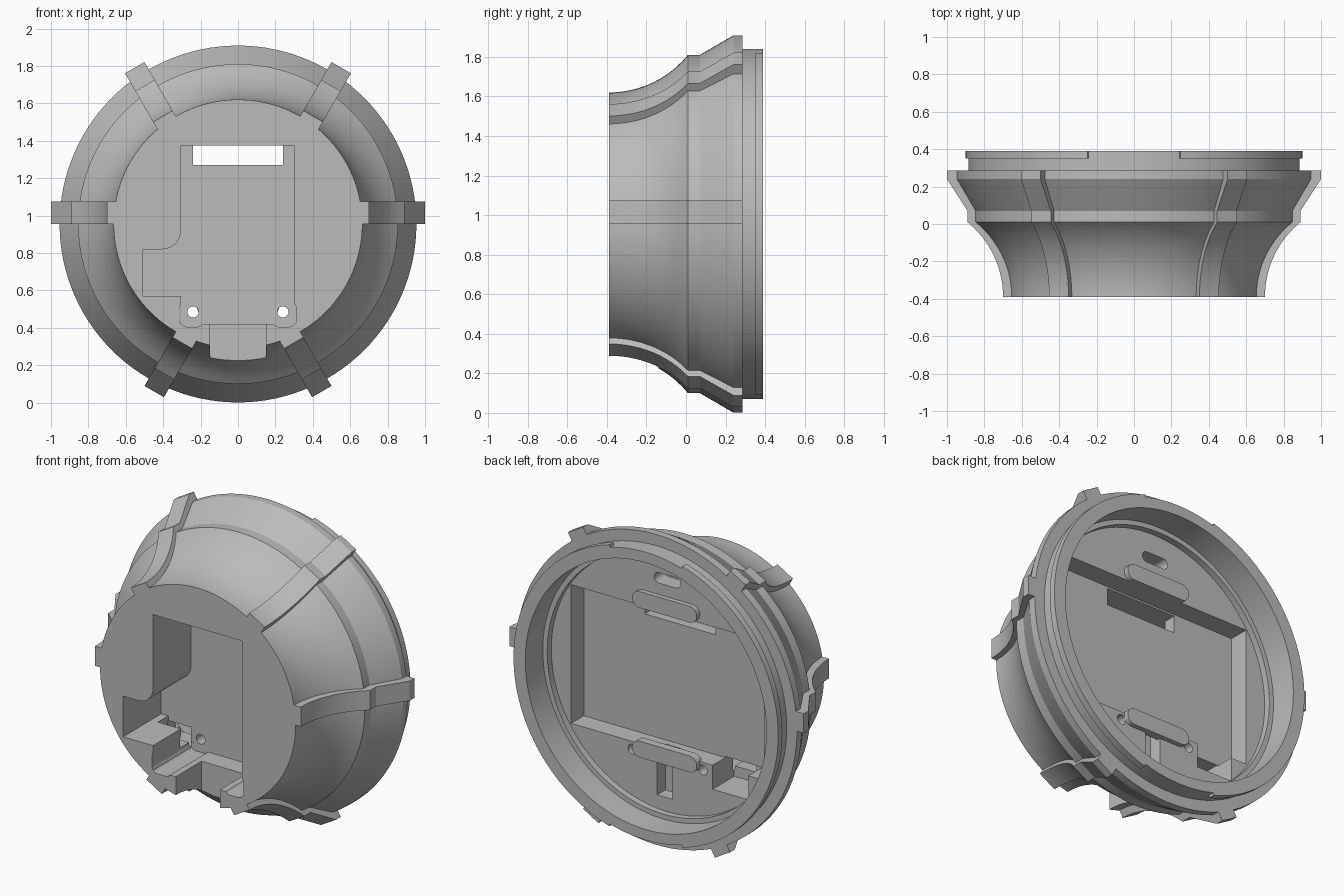
import bpy, bmesh
from math import sin, cos, pi, radians, sqrt
from mathutils import Matrix, Vector

if "Cube" in bpy.data.objects:
    bpy.data.objects.remove(bpy.data.objects["Cube"])

CZ = 0.955                      # height of the round axis, which runs along y
FRONT, SHELF, POCKET, CAVITY = -0.39, 0.18, 0.057, -0.02

grey = bpy.data.materials.new("plain grey")
grey.use_nodes = True
grey.diffuse_color = (0.5, 0.5, 0.5, 1)
grey.node_tree.nodes["Principled BSDF"].inputs["Base Color"].default_value = (0.5, 0.5, 0.5, 1)


def finish(name, bm):
    bmesh.ops.remove_doubles(bm, verts=bm.verts, dist=1e-5)
    bmesh.ops.recalc_face_normals(bm, faces=bm.faces)
    me = bpy.data.meshes.new(name)
    bm.to_mesh(me)
    bm.free()
    me.materials.append(grey)
    ob = bpy.data.objects.new(name, me)
    bpy.context.collection.objects.link(ob)
    return ob


def smooth(ob):
    bpy.ops.object.select_all(action='DESELECT')
    ob.select_set(True)
    bpy.context.view_layer.objects.active = ob
    bpy.ops.object.shade_smooth_by_angle(angle=radians(25))


def lathe(name, profile, start=0, sweep=2 * pi, steps=120, closed=False):
    """Spin (radius, y) points about the axis; start is measured from straight up."""
    bm = bmesh.new()
    turn = Matrix.Rotation(start, 3, 'Y')
    vs = [bm.verts.new(turn @ Vector((0, y, r)) + Vector((0, 0, CZ))) for r, y in profile]
    geom = [bm.edges.new(p) for p in zip(vs, vs[1:])]
    if closed:
        geom = [bm.faces.new(vs)]
    bmesh.ops.spin(bm, geom=geom, cent=(0, 0, CZ), axis=(0, 1, 0), angle=sweep, steps=steps)
    return finish(name, bm)


def prism(name, pts, y0, y1):
    """Extrude an (x, z) outline from y0 to y1."""
    bm = bmesh.new()
    f = bm.faces.new([bm.verts.new((x, y0, z)) for x, z in pts])
    ext = bmesh.ops.extrude_face_region(bm, geom=[f])
    bmesh.ops.translate(bm, vec=(0, y1 - y0, 0),
                        verts=[v for v in ext["geom"] if isinstance(v, bmesh.types.BMVert)])
    return finish(name, bm)


def arc(cx, cz, r, a0, a1, n=8):
    return [(cx + r * cos(radians(a0 + (a1 - a0) * i / n)),
             cz + r * sin(radians(a0 + (a1 - a0) * i / n))) for i in range(n + 1)]


def rounded(x0, x1, z0, z1, r):
    pts = []
    for x, z, a in ((x1 - r, z1 - r, 0), (x0 + r, z1 - r, 90),
                    (x0 + r, z0 + r, 180), (x1 - r, z0 + r, 270)):
        pts += arc(x, z, r, a, a + 90)
    return pts


def box(x0, x1, z0, z1):
    return [(x0, z0), (x1, z0), (x1, z1), (x0, z1)]


def cut(ob, pts, y0, y1):
    cutter = prism("cutter", pts, y0, y1)
    cutter.hide_render = True
    mod = ob.modifiers.new("cut", 'BOOLEAN')
    mod.operation, mod.solver, mod.object = 'DIFFERENCE', 'EXACT', cutter
    bpy.context.view_layer.objects.active = ob
    bpy.ops.object.modifier_apply(modifier=mod.name)
    bpy.data.objects.remove(cutter)


# Flared outer profile: concave sweep, short collar, cone, rim
R = 0.516
flare = [(0.665 + R - sqrt(R * R - d * d), FRONT + d) for d in [0.4 * i / 14 for i in range(15)]]
outer = flare + [(0.855, 0.07), (0.954, 0.24), (0.954, 0.285)]

# Housing with a stepped opening at the back
housing = lathe("housing", [(0, FRONT)] + outer + [
    (0.885, 0.285), (0.885, 0.39), (0.82, 0.39), (0.82, 0.22),
    (0.79, 0.22), (0.79, SHELF), (0, SHELF)])

# Front cavity with side leg, rounded screw corners and bottom plug slot
cavity = ([(0.30, 0.42), (0.30, 1.375), (-0.305, 1.375)]
          + arc(-0.405, 0.92, 0.1, 0, -90)
          + [(-0.508, 0.82), (-0.508, 0.57), (-0.305, 0.57), (-0.305, 0.42)])
cut(housing, cavity, FRONT - 0.1, CAVITY)
for s in (-1, 1):
    x0, x1 = sorted((s * 0.18, s * 0.312))
    cut(housing, rounded(x0, x1, 0.405, 0.54, 0.04), FRONT - 0.1, CAVITY)
    cut(housing, arc(s * 0.24, 0.485, 0.03, 0, 345, 23), CAVITY - 0.05, SHELF + 0.1)
cut(housing, box(-0.15, 0.15, 0.1, 0.45), FRONT - 0.1, -0.14)

# Back pocket, window slot, cable recess, groove and small blind slot
cut(housing, box(-0.655, 0.655, 0.533, 1.385), POCKET, SHELF + 0.1)
cut(housing, box(-0.24, 0.24, 1.27, 1.374), CAVITY - 0.05, POCKET + 0.05)
cut(housing, box(-0.55, -0.307, 0.385, 0.54), CAVITY - 0.01, SHELF + 0.1)
cut(housing, box(-0.46, -0.29, 0.45, 0.6), -0.12, CAVITY + 0.002)
cut(housing, box(-0.035, 0.07, 0.25, 0.54), SHELF - 0.08, SHELF + 0.1)
cut(housing, rounded(-0.09, 0.09, 1.555, 1.62, 0.032), SHELF - 0.1, SHELF + 0.1)
smooth(housing)

# Pill shaped retaining tabs overhanging the pocket edges
for name, z in (("upper_retaining_tab", 1.435), ("lower_retaining_tab", 0.515)):
    smooth(prism(name, rounded(-0.22, 0.22, z - 0.05, z + 0.05, 0.049), SHELF - 0.02, SHELF + 0.03))

# Locking lips around the rear collar, with gaps at top and bottom
gap = radians(16)
for name, start in (("left_locking_lip", gap), ("right_locking_lip", pi + gap)):
    lip = lathe(name, [(0.87, 0.35), (0.9, 0.35), (0.9, 0.39), (0.87, 0.39)],
                start, pi - 2 * gap, 56, closed=True)
    smooth(lip)

# Six grip ribs following the flare, each set to one side of its radial line
rise = [(r + 0.035, y) for r, y in flare] + [(0.89, 0.07), (1.0, 0.24), (1.0, 0.285)]
section = rise + [(r - 0.03, y) for r, y in reversed(outer)]
for side, mirror in (("left", 1), ("right", -1)):
    for label, angle, t0 in (("middle", 0, 0), ("upper", 60, -0.12), ("lower", -60, -0.12)):
        a = radians(angle)
        along, across = Vector((cos(a), 0, sin(a))), Vector((-sin(a), 0, cos(a)))
        bm = bmesh.new()
        rows = []
        for t in (t0, t0 + 0.12):
            row = []
            for r, y in section:
                p = along * r + across * t
                row.append(bm.verts.new((mirror * p.x, y, p.z + CZ)))
            rows.append(row)
            bm.faces.new(row)
        n = len(section)
        for i in range(n):
            j = (i + 1) % n
            bm.faces.new((rows[0][i], rows[0][j], rows[1][j], rows[1][i]))
        smooth(finish(f"{side}_{label}_rib", bm))
